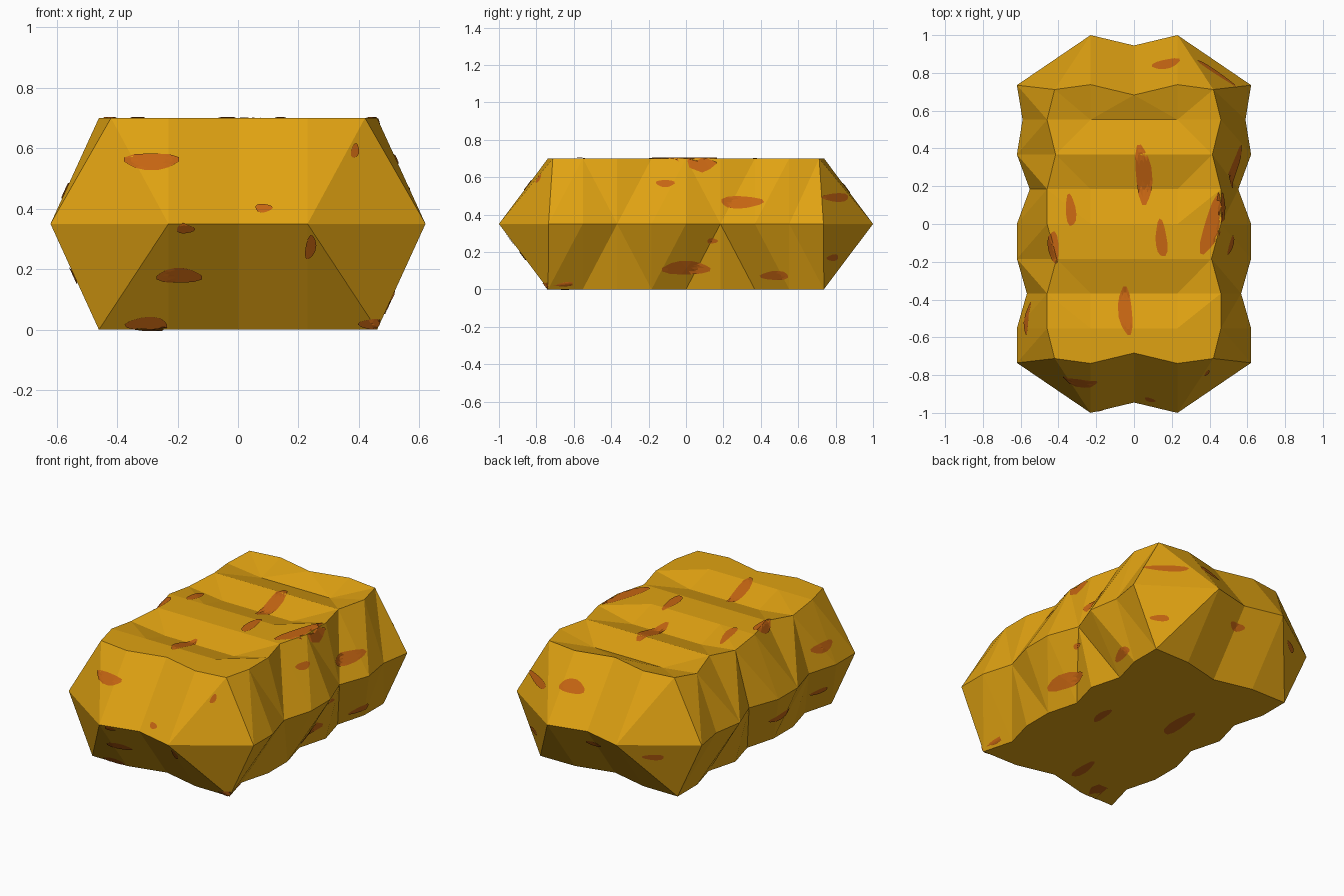
import bpy, bmesh, math
from mathutils import Vector
from mathutils.bvhtree import BVHTree

if "Cube" in bpy.data.objects:
    bpy.data.objects.remove(bpy.data.objects["Cube"])


def material(name, rgb):
    m = bpy.data.materials.new(name)
    m.diffuse_color = (*rgb, 1)
    m.use_nodes = True
    m.node_tree.nodes["Principled BSDF"].inputs["Base Color"].default_value = m.diffuse_color
    return m


gold = material("golden crust", (0.74, 0.36, 0.006))
rust = material("rust spot", (0.56, 0.13, 0.006))


def make_object(name, bm, mat):
    me = bpy.data.meshes.new(name)
    bm.to_mesh(me)
    me.materials.append(mat)
    ob = bpy.data.objects.new(name, me)
    bpy.context.collection.objects.link(ob)
    return ob


# Lumpy body: three wavy outlines (bottom, waist, top) on a grid of 9 rows, 5 columns
ROWS = [0.184 * (r - 4) for r in range(9)]
COLS = [-0.23, 0, 0.23]


def outline(width, pinches, end, corner):
    """Ring of 24 points: front, right side, back, left side; pinches = row -> narrowing."""
    xs = [width - pinches.get(r, 0) for r in range(9)]
    ys = [-corner] + ROWS[1:-1] + [corner]
    ends = [end, end - 0.055, end]
    ring = [(x, -y) for x, y in zip(COLS, ends)]
    ring += list(zip(xs, ys))
    ring += [(x, y) for x, y in zip(COLS[::-1], ends)]
    ring += [(-x, y) for x, y in zip(xs, ys)][::-1]
    return ring


low = outline(0.46, {1: .05, 4: .05, 6: .05}, 0.735, 0.737)
waist = outline(0.62, {2: .053, 5: .068, 7: .03}, 1.0, 0.735)
top = outline(0.46, {0: .04, 3: .05, 6: .045, 8: .04}, 0.738, 0.712)

bm = bmesh.new()
rings = [[bm.verts.new((x, y, z)) for x, y in ring]
         for ring, z in ((low, 0), (waist, 0.35), (top, 0.7))]
n = len(low)
for a, b in zip(rings, rings[1:]):
    for i in range(n):
        j = (i + 1) % n
        bm.faces.new((a[i], a[j], b[j], b[i]))
bm.faces.new(rings[0][::-1])

# Top surface with three shallow valleys across it
t = rings[2]
rows = []
for r in range(9):
    if r == 0:
        mid = t[0:3]
    elif r == 8:
        mid = t[12:15][::-1]
    else:
        mid = [bm.verts.new((x, ROWS[r], 0.7)) for x in COLS]
    rows.append([t[n - 1 - r], *mid, t[3 + r]])
for r in (2, 5, 7):
    for v in rows[r][1:4]:
        v.co.z -= 0.052
    rows[r][0].co.z -= 0.025
for a, b in zip(rows, rows[1:]):
    for i in range(4):
        bm.faces.new((a[i], a[i + 1], b[i + 1], b[i]))
bmesh.ops.recalc_face_normals(bm, faces=bm.faces[:])
bmesh.ops.triangulate(bm, faces=bm.faces[:])
tree = BVHTree.FromBMesh(bm)
make_object("body", bm, gold)
bm.free()

# Spots: thin blobs laid on the body, projected from one side
SEG, RINGS, LIFT = 14, 4, 0.004


def add_spots(name, origin, direction, angle, spots):
    """spots = (u, v, half length); all run at the given angle, width follows length."""
    direction = Vector(direction)
    c, s = math.cos(math.radians(angle)), math.sin(math.radians(angle))
    bm = bmesh.new()

    def place(u, v):
        o = Vector(origin(u, v))
        hit, normal, _, _ = tree.ray_cast(o, direction)
        if hit is None:
            hit, normal, _, _ = tree.find_nearest(o + direction * 1.4)
        return bm.verts.new(hit + normal * LIFT)

    for k, (u, v, long) in enumerate(spots):
        short = 0.008 + 0.22 * long
        inner = [place(u, v)] * SEG
        for r in range(1, RINGS + 1):
            ring = []
            for i in range(SEG):
                a = 2 * math.pi * i / SEG
                f = r / RINGS * (1 + 0.1 * math.sin(3 * a + k))
                p, q = long * f * math.cos(a), short * f * math.sin(a)
                ring.append(place(u + p * c - q * s, v + p * s + q * c))
            for i in range(SEG):
                j = (i + 1) % SEG
                quad = [inner[i], ring[i], ring[j]] + ([inner[j]] if r > 1 else [])
                face = bm.faces.new(quad)
                face.normal_update()
                if face.normal.dot(direction) > 0:
                    face.normal_flip()
            inner = ring
    make_object(name, bm, rust)
    bm.free()


add_spots("front_spots", lambda u, v: (u, -2, v), (0, 1, 0), 0,
          [(-.285, .555, .09), (.085, .4, .028), (-.175, .335, .03),
           (-.195, .18, .075), (-.3, .02, .07), (.44, .02, .04)])
add_spots("front_upright_spots", lambda u, v: (u, -2, v), (0, 1, 0), 80,
          [(.24, .275, .04), (.385, .59, .024)])
add_spots("right_spots", lambda u, v: (2, u, v), (-1, 0, 0), 0,
          [(-.11, .565, .05), (.295, .465, .115), (.14, .26, .03),
           (0, .115, .13), (.475, .075, .075), (.8, .49, .07)])
add_spots("left_spots", lambda u, v: (-2, u, v), (1, 0, 0), 0,
          [(-.5, .46, .085), (-.13, .18, .09), (-.55, .16, .06)])
add_spots("back_spots", lambda u, v: (u, 2, v), (0, -1, 0), 0,
          [(0, .25, .05), (-.39, .27, .05), (.47, .17, .045), (-.17, .555, .075)][:3])
add_spots("top_back_spot", lambda u, v: (u, v, 2), (0, 0, -1), 12, [(.17, .845, .075)])
add_spots("top_spots", lambda u, v: (u, v, 2), (0, 0, -1), 95,
          [(.05, .26, .16), (-.335, .07, .085), (.145, -.08, .1),
           (-.045, -.46, .13), (-.425, -.12, .085)])
add_spots("top_edge_spot", lambda u, v: (u, v, 2), (0, 0, -1), 73, [(.418, 0, .17)])
add_spots("bottom_spots", lambda u, v: (u, v, -2), (0, 0, 1), 85,
          [(.22, -.01, .08), (-.16, .19, .14), (-.08, -.53, .1)])
